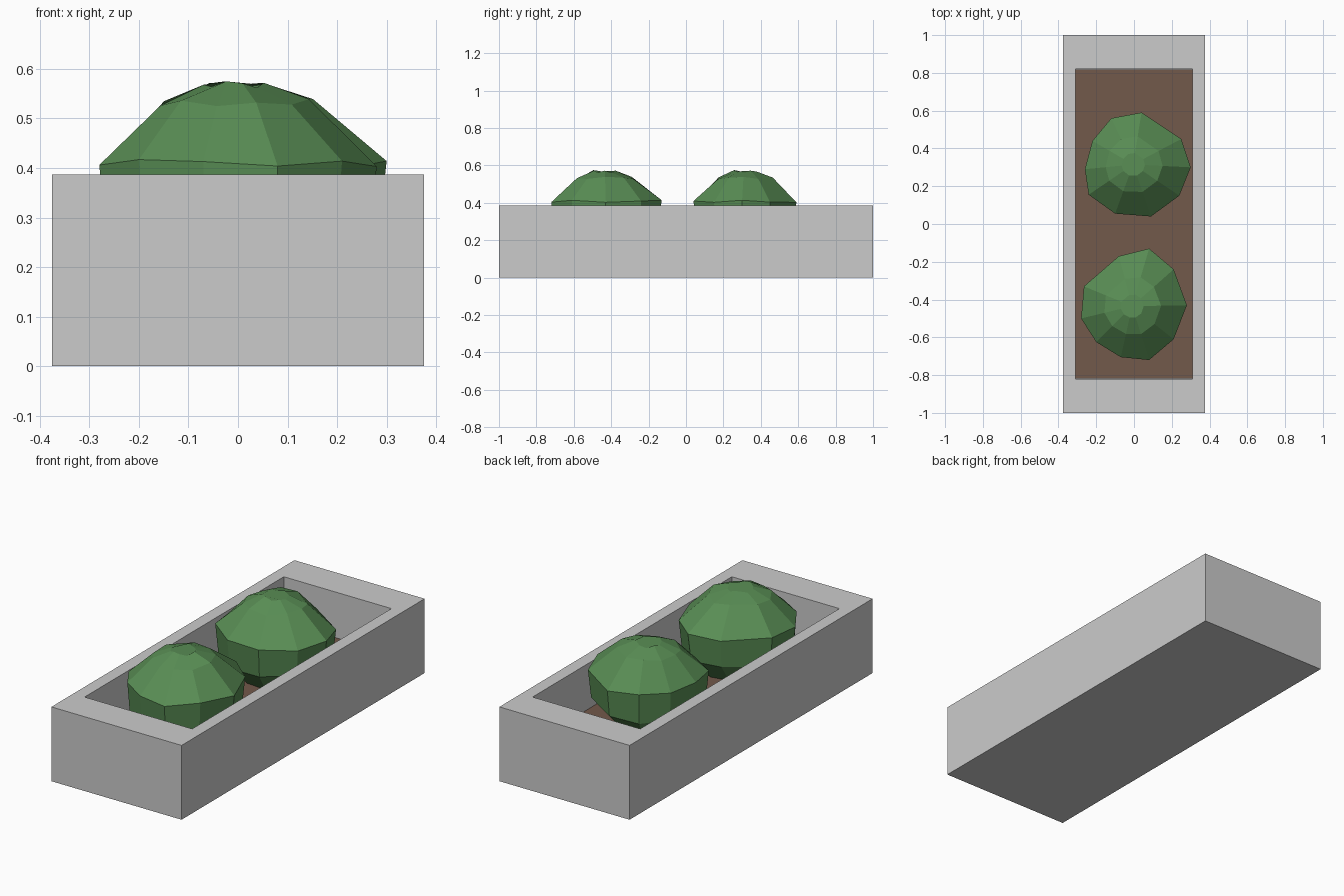
import bpy, bmesh

if "Cube" in bpy.data.objects:
    bpy.data.objects.remove(bpy.data.objects["Cube"])


def material(name, color):
    m = bpy.data.materials.new(name)
    m.diffuse_color = (*color, 1)
    m.use_nodes = True
    m.node_tree.nodes["Principled BSDF"].inputs["Base Color"].default_value = m.diffuse_color
    return m


def loft(name, rings, mat=None, cap_start=True):
    """Skin a stack of equal-count point rings and cap the ends."""
    bm = bmesh.new()
    loops = [[bm.verts.new(p) for p in ring] for ring in rings]
    n = len(loops[0])
    for a, b in zip(loops, loops[1:]):
        for i in range(n):
            j = (i + 1) % n
            bm.faces.new((a[i], a[j], b[j], b[i]))
    if cap_start:
        bm.faces.new(loops[0][::-1])
    bmesh.ops.recalc_face_normals(bm, faces=bm.faces)
    # fan cap over the last ring
    bm.faces.new(loops[-1])
    bmesh.ops.recalc_face_normals(bm, faces=bm.faces)
    me = bpy.data.meshes.new(name)
    bm.to_mesh(me)
    bm.free()
    ob = bpy.data.objects.new(name, me)
    bpy.context.collection.objects.link(ob)
    if mat:
        me.materials.append(mat)
    return ob


def rect(hx, hy, z):
    return [(-hx, -hy, z), (hx, -hy, z), (hx, hy, z), (-hx, hy, z)]


green = material("leaf_green", (0.10, 0.27, 0.09))
brown = material("soil_brown", (0.17, 0.10, 0.07))

# Planter: outer walls, rim, inner walls and floor
loft("planter_box", [rect(.375, 1, 0), rect(.375, 1, .387),
                     rect(.31, .82, .387), rect(.31, .82, .13)])

# Soil bed
loft("soil", [rect(.309, .819, .132), rect(.309, .819, .15)], brown)

# Bushes: ten-sided domes, (outline scale, roundness, height) per ring
PROFILE = [(.55, .5, .14), (.95, .1, .26), (1, 0, .41), (.54, .6, .532), (.22, .8, .568)]


def bush(name, cx, cy, outline, wobble):
    rings = []
    for k, (s, rnd, z) in enumerate(PROFILE):
        ring = []
        for i, (x, y) in enumerate(outline):
            dx, dy = x - cx, y - cy
            f = s * ((1 - rnd) + rnd * .28 / (dx * dx + dy * dy) ** .5)
            ring.append((cx + dx * f, cy + dy * f, z + wobble[(i + 3 * k) % len(wobble)]))
        rings.append(ring)
    return loft(name, rings, green)


WOBBLE = [.004, -.006, .003, .007, -.004, 0, -.007]
bush("back_bush", -.005, .315,
     [(.04, .59), (-.12, .56), (-.22, .44), (-.26, .29), (-.24, .155),
      (-.10, .055), (.09, .04), (.24, .15), (.30, .30), (.25, .45)], WOBBLE)
bush("front_bush", -.01, -.435,
     [(.08, -.13), (-.08, -.17), (-.265, -.33), (-.28, -.50), (-.20, -.625),
      (-.07, -.705), (.08, -.72), (.21, -.61), (.28, -.43), (.21, -.24)], WOBBLE[::-1])
